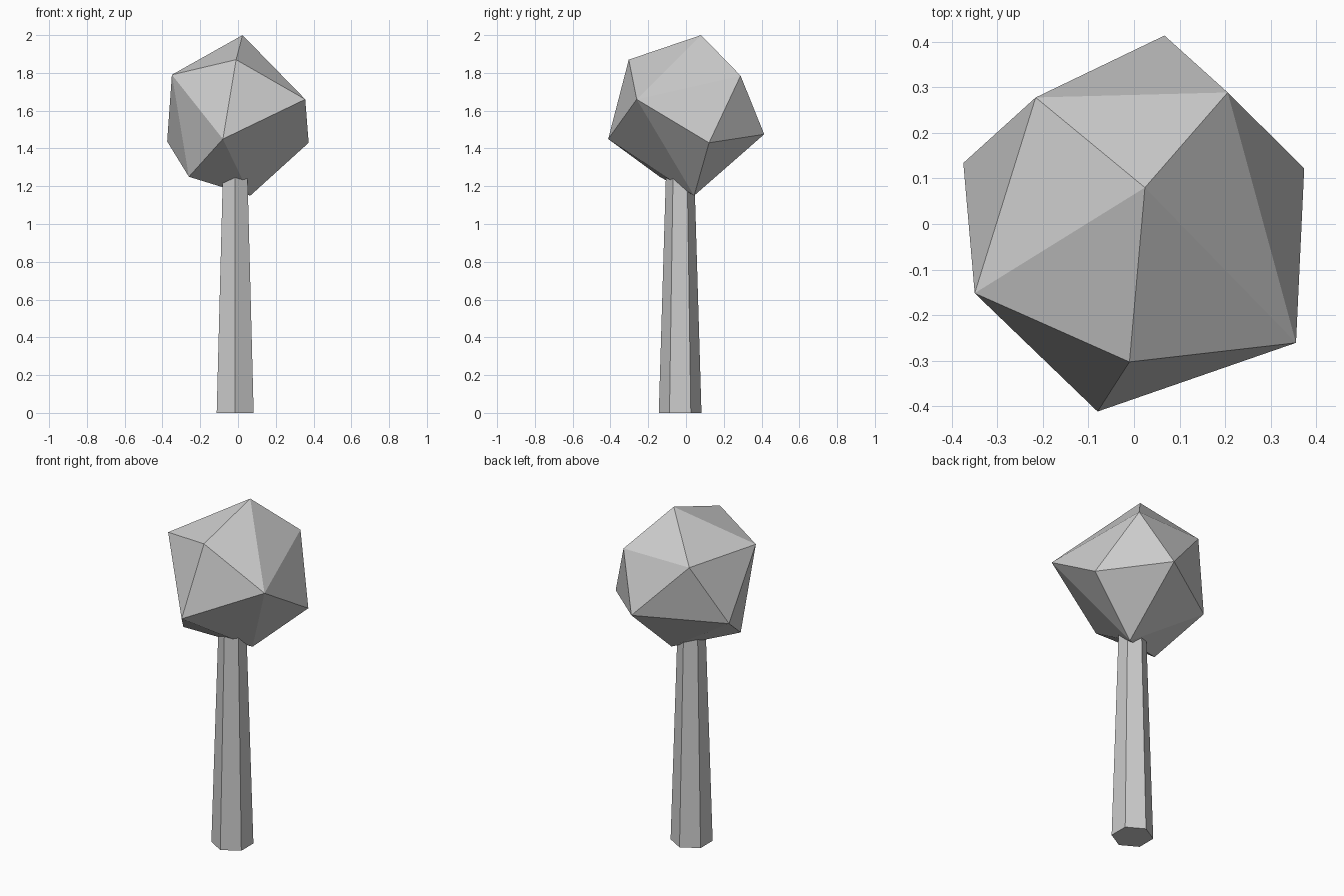
import bpy, bmesh, math
from mathutils import Matrix

if "Cube" in bpy.data.objects:
    bpy.data.objects.remove(bpy.data.objects["Cube"])


def add_object(name, bm):
    bmesh.ops.recalc_face_normals(bm, faces=bm.faces)
    mesh = bpy.data.meshes.new(name)
    bm.to_mesh(mesh)
    bm.free()
    obj = bpy.data.objects.new(name, mesh)
    bpy.context.collection.objects.link(obj)
    return obj


# Trunk: tapered six-sided post with a corner facing front
HEIGHT = 1.3
bm = bmesh.new()
bmesh.ops.create_cone(
    bm, cap_ends=True, segments=6, radius1=0.113, radius2=0.074, depth=HEIGHT,
    matrix=Matrix.Translation((-0.015, -0.031, HEIGHT / 2)))
ys = [v.co.y for v in bm.verts if v.co.z < 0.01]
if max(ys) - min(ys) < 0.21:
    bmesh.ops.rotate(bm, verts=bm.verts, cent=(-0.015, -0.031, 0),
                     matrix=Matrix.Rotation(math.radians(30), 3, 'Z'))
add_object("trunk", bm)

# Crown: irregular twenty-sided block, the hull of its twelve corners
corners = [
    (0.024, 0.08, 2.0), (-0.01, -0.303, 1.87),
    (-0.35, -0.152, 1.79), (-0.216, 0.278, 1.78),
    (0.206, 0.289, 1.785), (0.356, -0.261, 1.66),
    (-0.08, -0.412, 1.45), (0.374, 0.122, 1.43),
    (0.067, 0.414, 1.475), (-0.375, 0.134, 1.437),
    (-0.26, -0.139, 1.25), (0.065, 0.043, 1.15),
]
bm = bmesh.new()
for c in corners:
    bm.verts.new(c)
bmesh.ops.convex_hull(bm, input=bm.verts)
add_object("crown", bm)
